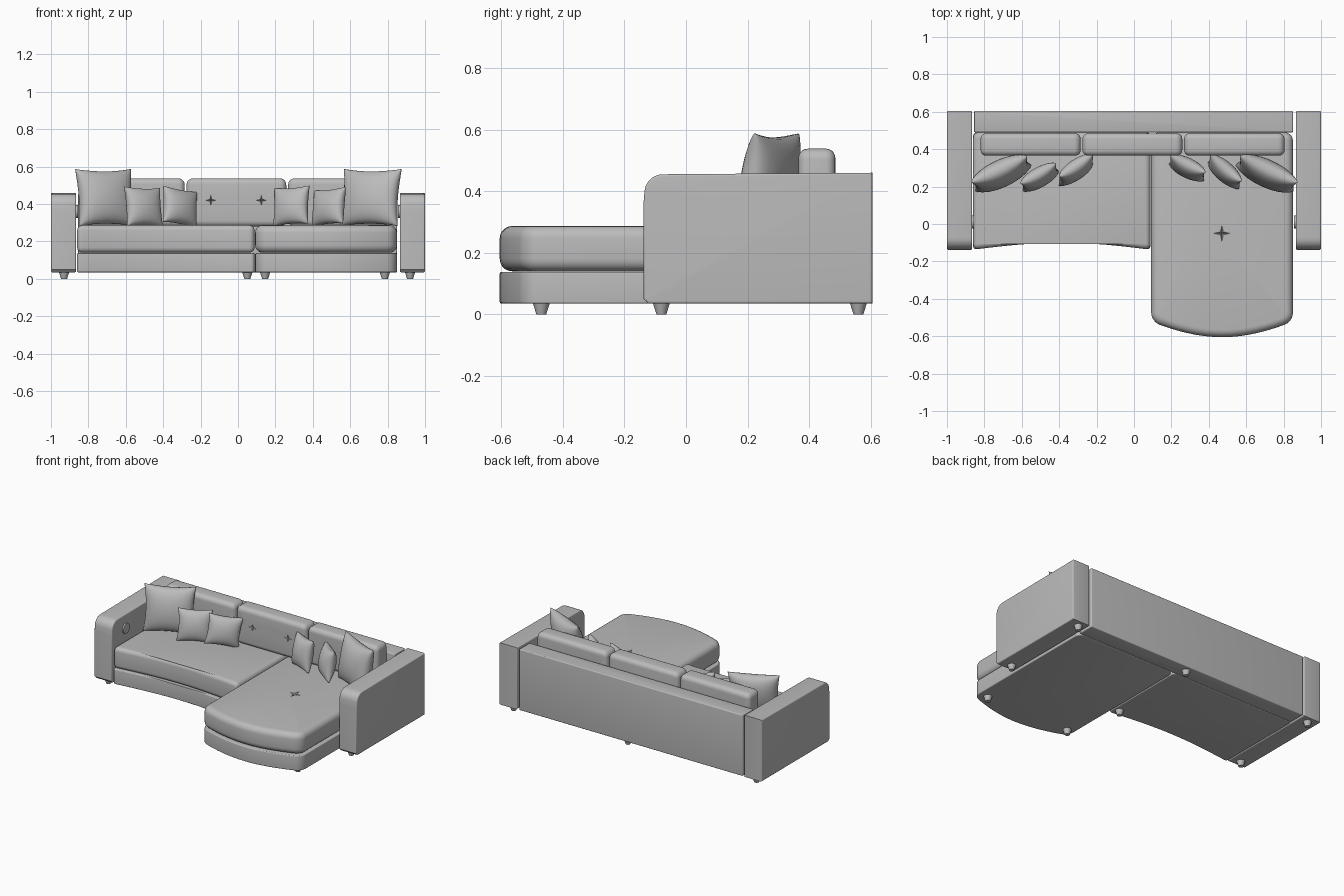
import bpy, bmesh, math
from mathutils import Matrix, Vector

cube = bpy.data.objects.get("Cube")
if cube:
    bpy.data.objects.remove(cube, do_unlink=True)

fabric = bpy.data.materials.new("grey_fabric")
fabric.use_nodes = True
GREY = (0.5, 0.5, 0.5, 1)
fabric.diffuse_color = GREY
fabric.node_tree.nodes["Principled BSDF"].inputs["Base Color"].default_value = GREY

# Axis maps: local (a, b, extrusion) to world
ALONG_X = Matrix(((0, 0, 1, 0), (1, 0, 0, 0), (0, 1, 0, 0), (0, 0, 0, 1)))
ALONG_Y = Matrix(((1, 0, 0, 0), (0, 0, 1, 0), (0, 1, 0, 0), (0, 0, 0, 1)))
ALONG_Z = Matrix.Identity(4)


def finish(name, bm, angle=35):
    bmesh.ops.recalc_face_normals(bm, faces=bm.faces)
    mesh = bpy.data.meshes.new(name)
    bm.to_mesh(mesh)
    bm.free()
    mesh.materials.append(fabric)
    ob = bpy.data.objects.new(name, mesh)
    bpy.context.collection.objects.link(ob)
    smooth(ob, angle)
    return ob


def smooth(ob, angle=35):
    bpy.ops.object.select_all(action='DESELECT')
    ob.select_set(True)
    bpy.context.view_layer.objects.active = ob
    bpy.ops.object.shade_smooth_by_angle(angle=math.radians(angle))


def prism(name, outline, low, high, corner, rim, axis=ALONG_Z):
    """Extruded outline with rounded corners, then rounded rims."""
    bm = bmesh.new()
    face = bm.faces.new([bm.verts.new((a, b, low)) for a, b in outline])
    ext = bmesh.ops.extrude_face_region(bm, geom=[face])["geom"]
    for v in ext:
        if isinstance(v, bmesh.types.BMVert):
            v.co.z = high
    bmesh.ops.recalc_face_normals(bm, faces=bm.faces)
    for upright, radius in ((True, corner), (False, rim)):
        if radius:
            edges = [e for e in bm.edges
                     if (abs(e.verts[0].co.z - e.verts[1].co.z) > 0.001) == upright
                     and e.calc_face_angle(0) > math.radians(40)]
            bmesh.ops.bevel(bm, geom=edges, offset=radius, offset_type='OFFSET',
                            segments=5, profile=0.5, affect='EDGES')
    bm.transform(axis)
    return finish(name, bm)


def box(x0, x1, y0, y1):
    return [(x0, y0), (x1, y0), (x1, y1), (x0, y1)]


def tuft(ob, centre, normal, size):
    """Cut a shallow four-pointed pinch into a cushion."""
    bm = bmesh.new()
    ring = []
    for i in range(8):
        r, a = (size if i % 2 == 0 else size * 0.25), i * math.pi / 4
        ring.append(Vector((r * math.cos(a), r * math.sin(a), 0.003)))
    rim = [bm.verts.new(p) for p in ring]
    tip = bm.verts.new((0, 0, -0.02))
    bm.faces.new(rim)
    for i in range(8):
        bm.faces.new((rim[i], rim[(i + 1) % 8], tip))
    turn = Vector(normal).to_track_quat('Z', 'Y').to_matrix().to_4x4()
    bm.transform(Matrix.Translation(centre) @ turn)
    cutter = finish("tuft_cutter", bm)
    cutter.hide_render = True
    mod = ob.modifiers.new("tuft", 'BOOLEAN')
    mod.operation, mod.object, mod.solver = 'DIFFERENCE', cutter, 'EXACT'
    smooth(ob)
    bpy.ops.object.modifier_apply(modifier=mod.name)
    bpy.data.objects.remove(cutter, do_unlink=True)
    smooth(ob)


def pillow(name, centre, width, height, thick, yaw, lean=10, roll=0):
    """Stuffed square with pinched corners, standing on its lower edge."""
    bm = bmesh.new()
    for side in (-1, 1):
        made = bmesh.ops.create_grid(bm, x_segments=18, y_segments=18, size=1)
        for vert in made["verts"]:
            u, v = (math.sin(c * math.pi / 2) for c in vert.co.xy)
            puff = max(0, (1 - u * u) * (1 - v * v)) ** 0.42
            vert.co = (u * width / 2 * (1 - 0.09 * (1 - v * v)),
                       side * thick / 2 * puff,
                       v * height / 2 * (1 - 0.09 * (1 - u * u)))
    bmesh.ops.remove_doubles(bm, verts=bm.verts, dist=0.0005)
    spin = (Matrix.Rotation(math.radians(yaw), 4, 'Z')
            @ Matrix.Rotation(math.radians(-lean), 4, 'X')
            @ Matrix.Rotation(math.radians(roll), 4, 'Y'))
    bm.transform(Matrix.Translation(centre) @ spin)
    return finish(name, bm, 60)


def lathe(name, centre, r_low, r_high, depth, axis=ALONG_Z, sides=12):
    bm = bmesh.new()
    bmesh.ops.create_cone(bm, cap_ends=True, segments=sides, radius1=r_low,
                          radius2=r_high, depth=depth)
    bm.transform(Matrix.Translation(centre) @ axis)
    finish(name, bm)


# Arms with a rounded upper front, and a round disc on each inner face
arm_profile = [(0.605, 0.035), (0.605, 0.46), (-0.07, 0.455)]
for i in range(1, 8):
    a = math.radians(90 + i * 12)
    arm_profile.append((-0.075 + 0.06 * math.cos(a), 0.395 + 0.06 * math.sin(a)))
arm_profile += [(-0.138, 0.36), (-0.138, 0.05), (-0.123, 0.035)]
for side, label in ((-1, "right"), (1, "left")):
    lo, hi = sorted((side * 0.865, side * 1.0))
    prism(label + "_arm", arm_profile, lo, hi, 0, 0.008, ALONG_X)
    lathe(label + "_arm_disc", (side * 0.862, 0.01, 0.36), 0.035, 0.035, 0.014, ALONG_X, 24)

# Back rest
prism("back_panel", box(-0.855, 0.85, 0.49, 0.605), 0.035, 0.455, 0.006, 0.006)

# Seat with a gently hollow front edge
seat = [(0.088, 0.49), (-0.86, 0.49)]
for i in range(13):
    t = i / 12
    seat.append((-0.86 + 0.948 * t, -0.137 + 0.037 * math.sin(math.pi * t)))
prism("seat_base", seat, 0.035, 0.138, 0.02, 0.006)
prism("seat_cushion", seat, 0.14, 0.287, 0.03, 0.028)

# Chaise with a bowed front edge
chaise = [(0.85, 0.49), (0.092, 0.49)]
for i in range(17):
    t = i / 16
    chaise.append((0.092 + 0.758 * t, -0.52 - 0.085 * math.sin(math.pi * t) ** 0.9))
prism("chaise_base", chaise, 0.035, 0.138, 0.045, 0.006)
chaise_cushion = prism("chaise_cushion", chaise, 0.14, 0.287, 0.045, 0.04)
tuft(chaise_cushion, (0.47, -0.05, 0.287), (0, 0, 1), 0.05)

# Three back cushions, the middle one tufted
for label, x0, x1 in (("right", -0.82, -0.285), ("middle", -0.275, 0.258), ("left", 0.268, 0.805)):
    cushion = prism(label + "_back_cushion", box(x0, x1, 0.28, 0.538),
                    0.365, 0.485, 0.035, 0.03, ALONG_Y)
    if label == "middle":
        for x in (-0.145, 0.125):
            tuft(cushion, (x, 0.365, 0.42), (0, -1, 0), 0.032)

# Loose pillows
pillow("right_large_pillow", (-0.71, 0.27, 0.435), 0.33, 0.31, 0.14, 25)
pillow("left_large_pillow", (0.71, 0.27, 0.435), 0.34, 0.31, 0.14, -25)
pillow("right_small_pillow", (-0.505, 0.25, 0.385), 0.22, 0.215, 0.1, 30, 12, 2)
pillow("right_inner_pillow", (-0.31, 0.29, 0.385), 0.22, 0.2, 0.1, 36, 12, 9)
pillow("left_inner_pillow", (0.285, 0.3, 0.39), 0.21, 0.21, 0.1, -27, 12, -4)
pillow("left_small_pillow", (0.485, 0.28, 0.385), 0.22, 0.2, 0.1, -42, 12, -5)

# Tapered feet
feet = [(-0.93, -0.08), (0.92, -0.08), (-0.93, 0.56), (0.92, 0.56),
        (0.05, -0.08), (0.05, 0.56), (0.145, -0.47), (0.785, -0.47)]
for i, (x, y) in enumerate(feet):
    lathe("foot_%d" % (i + 1), (x, y, 0.019), 0.016, 0.028, 0.038)
